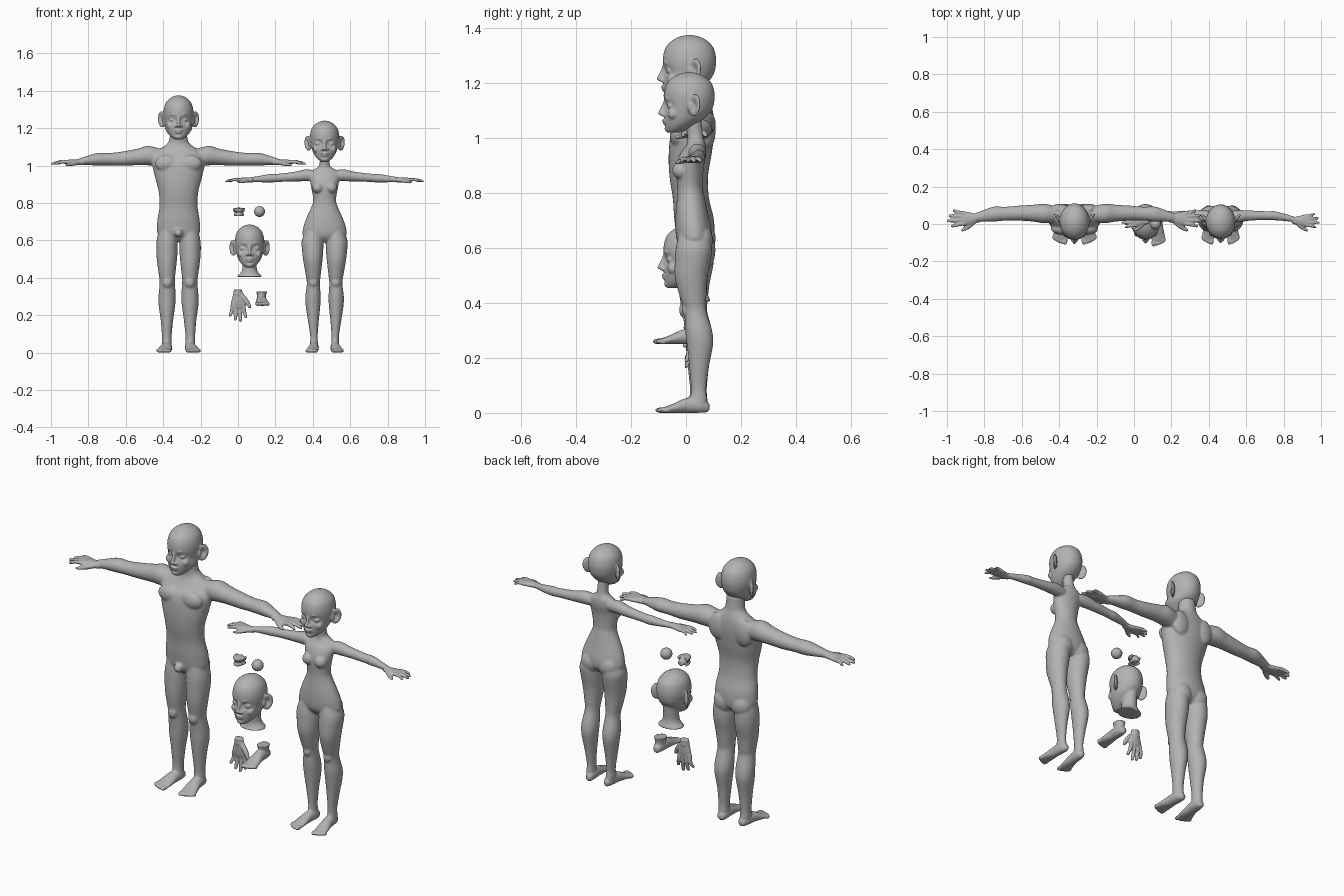
import bpy, bmesh, math
from mathutils import Matrix, Vector

skin = bpy.data.materials.new("plain grey")
skin.diffuse_color = (0.45, 0.45, 0.45, 1)


def tube(bm, axis, pts, segs=28, steps=5):
    """Smooth loft; each point is x, y, z and two ring radii in the plane across the axis."""
    P = [Vector(p) for p in pts]
    P = [P[0]] + P + [P[-1]]
    path = []
    for i in range(1, len(P) - 2):
        a, b, c, d = P[i - 1:i + 3]
        for k in range(steps):
            t = k / steps
            path.append(0.5 * (2 * b + (c - a) * t + (2 * a - 5 * b + 4 * c - d) * t * t
                               + (3 * b - a - 3 * c + d) * t ** 3))
    path.append(P[-1])
    u, v = [(1, 2), (0, 2), (0, 1)][axis]
    rings = []
    for p in path:
        ring = []
        for j in range(segs):
            q = [p[0], p[1], p[2]]
            t = 2 * math.pi * j / segs
            q[u] += max(p[3], .001) * math.cos(t)
            q[v] += max(p[4], .001) * math.sin(t)
            ring.append(bm.verts.new(q))
        rings.append(ring)
    for r, s in zip(rings, rings[1:]):
        for j in range(segs):
            k = (j + 1) % segs
            bm.faces.new((r[j], r[k], s[k], s[j]))
    bm.faces.new(rings[0])
    bm.faces.new(rings[-1])
    return [w for r in rings for w in r]


def ball(bm, c, r, rot=None, cup=0):
    vs = bmesh.ops.create_uvsphere(bm, u_segments=24, v_segments=16, radius=1)["verts"]
    for w in vs:
        if cup and w.co.x * cup > 0:  # hollow the outer face, used for ears
            w.co.x -= cup * 1.5 * math.exp(-3.5 * (w.co.y ** 2 + w.co.z ** 2))
    m = Matrix.Translation(c) @ (rot or Matrix()) @ Matrix.Diagonal((*r, 1))
    bmesh.ops.transform(bm, matrix=m, verts=vs)


def place(bm, part, matrix, *args):
    n = len(bm.verts)
    part(bm, *args)
    bm.verts.ensure_lookup_table()
    bmesh.ops.transform(bm, matrix=matrix, verts=bm.verts[n:])


def finish(name, bm, voxel=0, loc=(0, 0, 0), smooth=3):
    bmesh.ops.recalc_face_normals(bm, faces=bm.faces)
    for f in bm.faces:
        f.smooth = True
    me = bpy.data.meshes.new(name)
    bm.to_mesh(me)
    bm.free()
    me.materials.append(skin)
    ob = bpy.data.objects.new(name, me)
    ob.location = loc
    bpy.context.collection.objects.link(ob)
    if voxel:  # fuse the overlapping lofts into one skin
        m = ob.modifiers.new("fuse", "REMESH")
        m.mode, m.voxel_size, m.use_smooth_shade = "VOXEL", voxel, True
        s = ob.modifiers.new("soften", "SMOOTH")
        s.factor, s.iterations = 0.5, smooth
    return ob


# hand: wrist at origin, fingers along +x, thumb towards -y, palm down
def hand(bm):
    tube(bm, 0, [(-.015, 0, 0, .022, .017), (.02, 0, 0, .028, .016), (.05, 0, 0, .036, .015),
                 (.075, 0, 0, .036, .012), (.086, 0, 0, .03, .009)])
    for y, tip in ((-.028, .14), (-.009, .16), (.01, .153), (.028, .131)):
        tube(bm, 0, [(.06, y, 0, .0105, .011), (.1, y * 1.2, .002, .0098, .0105),
                     (tip - .012, y * 1.45, -.006, .0088, .0085), (tip - .003, y * 1.5, -.01, .0065, .006),
                     (tip, y * 1.5, -.011, .002, .002)], 14)
    tube(bm, 0, [(.005, -.012, -.002, .014, .012), (.035, -.036, -.007, .016, .012),
                 (.062, -.053, -.012, .013, .0095), (.08, -.062, -.014, .009, .007),
                 (.085, -.064, -.014, .003, .003)], 16)


# foot: sole on z = 0, toes towards -y, big toe on the -x side
def foot(bm):
    tube(bm, 1, [(0, .086, .022, .008, .01), (0, .076, .022, .018, .02), (0, .045, .028, .025, .028),
                 (0, 0, .027, .027, .027), (.003, -.05, .016, .034, .016), (.004, -.078, .011, .034, .011),
                 (.004, -.085, .01, .028, .008)])
    for x, y, r in ((-.02, -.09, .0125), (-.002, -.091, .0095), (.012, -.086, .009),
                    (.024, -.08, .0085), (.034, -.073, .008)):
        ball(bm, (x, y, .01), (r * .9, r * 1.7, .0105))


# head: chin at z = 0, crown at z = 0.22; jaw widens the lower face
def head(bm, jaw, eye):
    vs = tube(bm, 2, [(0, -.045, 0, .018 * jaw, .022), (0, -.034, .012, .034 * jaw, .04),
                      (0, -.02, .03, .05 * jaw, .056), (0, -.004, .055, .063 * jaw, .075),
                      (0, .008, .085, .072, .087), (0, .012, .12, .078, .092), (0, .012, .15, .077, .091),
                      (0, .012, .18, .068, .081), (0, .012, .202, .049, .059), (0, .012, .215, .026, .032),
                      (0, .012, .22, .004, .005)], 48, 6)
    for w in vs:  # eye sockets
        if w.co.y < 0:
            d = ((abs(w.co.x) - .032) / .021) ** 2 + ((w.co.z - .098) / .015) ** 2
            w.co.y += .014 * math.exp(-d)
    tube(bm, 2, [(0, -.082, .062, .008, .008), (0, -.089, .069, .0115, .0125), (0, -.086, .08, .0085, .012),
                 (0, -.077, .098, .0075, .011), (0, -.072, .115, .01, .01)], 20)
    ball(bm, (0, -.062, .04), (.028, .02, .02))
    ball(bm, (0, -.078, .0445), (.021, .0085, .0055))
    ball(bm, (0, -.076, .035), (.017, .0085, .006))
    ball(bm, (0, -.064, .014), (.02, .014, .013))
    for s in (-1, 1):
        ball(bm, (s * .012, -.081, .066), (.0085, .01, .0075))
        ball(bm, (s * .032, -.0545, .098), (.019 * eye, .014, .0135 * eye))
        # upper lid and brow
        for dz, r, y in ((.0125 * eye, .0035, -.066), (.024, .0065, -.069)):
            tube(bm, 0, [(s * .009, y + .006, .093 + dz, r * .6, r * .6), (s * .022, y - .002, .1 + dz, r, r),
                         (s * .036, y + .003, .101 + dz, r, r), (s * .056, y + .023, .094 + dz, r * .6, r * .6)], 12)
        ball(bm, (s * .045, -.046, .068), (.018, .02, .02))
        ball(bm, (s * .088, .03, .1), (.011, .028, .041),
             Matrix.Rotation(-s * .75, 4, "Z") @ Matrix.Rotation(-.12, 4, "X"), s)
        ball(bm, (s * .074, .017, .095), (.012, .012, .022))


def figure(name, x0, torso, arm, leg, hand_at, hand_size, foot_x, foot_w, extra, voxel):
    bm = bmesh.new()
    tube(bm, 2, [(0, y, z, rx, ry) for z, y, rx, ry in torso], 40)
    for s in (-1, 1):
        tube(bm, 0, [(s * x, y, z, ry, rz) for x, y, z, ry, rz in arm])
        tube(bm, 2, [(s * x, y, z, rx, ry) for z, x, y, rx, ry in leg])
        place(bm, hand, Matrix.Translation((s * hand_at[0], hand_at[1], hand_at[2]))
              @ Matrix.Diagonal((s * hand_size, hand_size, hand_size, 1)))
        place(bm, foot, Matrix.Translation((s * foot_x, 0, 0)) @ Matrix.Rotation(s * .08, 4, "Z")
              @ Matrix.Diagonal((s * foot_w, 1, 1, 1)))
        for (x, y, z), r in extra:
            ball(bm, (s * x, y, z), r)
    finish(name, bm, voxel, (x0, 0, 0))


# male body
figure("male_body", -.318,
       [(.595, .035, .04, .035), (.63, .035, .108, .065), (.7, .03, .114, .072), (.78, .018, .102, .066),
        (.86, .01, .106, .07), (.94, .015, .126, .078), (1.02, .025, .142, .078), (1.07, .042, .125, .06),
        (1.105, .048, .075, .048), (1.135, .044, .05, .043), (1.2, .036, .044, .044)],
       [(.08, .05, 1.04, .04, .045), (.16, .056, 1.053, .052, .052), (.22, .058, 1.046, .045, .044),
        (.3, .058, 1.037, .04, .038), (.37, .055, 1.034, .037, .033), (.43, .053, 1.034, .04, .034),
        (.49, .043, 1.027, .03, .024), (.53, .035, 1.022, .023, .017)],
       [(.66, .058, .035, .045, .058), (.6, .061, .035, .056, .066), (.54, .062, .034, .057, .066),
        (.47, .062, .028, .051, .058), (.4, .061, .029, .042, .049), (.37, .06, .032, .041, .045),
        (.3, .061, .045, .046, .05), (.25, .062, .048, .044, .05), (.17, .062, .045, .033, .039),
        (.09, .063, .045, .026, .031), (.05, .063, .045, .026, .033), (.02, .063, .045, .024, .034)],
       (.522, .03, 1.018), 1.0, .066, 1.15,
       [((.06, -.025, 1.01), (.066, .034, .046)), ((.05, .06, .635), (.055, .048, .06)),
        ((.075, .08, 1.03), (.052, .028, .07)), ((.06, -.005, .375), (.026, .02, .03)),
        ((.003, -.04, .64), (.019, .026, .022))], .0055)

# female body
figure("female_body", .463,
       [(.59, .03, .04, .035), (.62, .03, .11, .06), (.66, .028, .116, .066), (.72, .022, .097, .06),
        (.78, .018, .07, .051), (.82, .015, .061, .047), (.89, .014, .073, .05), (.94, .025, .08, .048),
        (.972, .036, .065, .036), (.993, .036, .034, .03), (1.02, .032, .026, .029), (1.07, .025, .027, .03)],
       [(.05, .038, .945, .03, .028), (.1, .042, .948, .032, .032), (.16, .045, .941, .027, .026),
        (.25, .045, .934, .023, .022), (.29, .044, .932, .024, .023), (.36, .032, .927, .018, .016),
        (.4, .022, .924, .016, .013)],
       [(.66, .055, .03, .045, .055), (.6, .064, .029, .058, .066), (.55, .064, .024, .057, .065),
        (.49, .063, .019, .051, .059), (.42, .061, .026, .041, .048), (.37, .06, .034, .035, .041),
        (.3, .062, .046, .041, .049), (.25, .062, .051, .039, .048), (.17, .06, .048, .029, .036),
        (.09, .057, .046, .02, .028), (.05, .057, .046, .021, .031), (.02, .057, .046, .02, .033)],
       (.397, .018, .923), .84, .058, .95,
       [((.036, -.018, .882), (.031, .032, .031)), ((.05, .056, .63), (.054, .042, .055)),
        ((.06, .003, .375), (.023, .018, .026))], .005)

# heads, the loose one with a flared neck
for name, at, size, jaw, eye, neck in (
        ("male_head", (-.318, 0, 1.14), (1.02, 1.05, 1.07), 1.13, .85, 0),
        ("female_head", (.463, 0, 1.02), (1, 1, 1), 1.0, 1.1, 0),
        ("loose_head", (.062, 0, .455), (1.0, 1.02, 1.045), 1.05, 1.1, 1)):
    bm = bmesh.new()
    head(bm, jaw, eye)
    if neck:
        tube(bm, 2, [(0, .035, .06, .036, .045), (0, .035, 0, .038, .04), (0, .036, -.025, .046, .043),
                     (0, .036, -.042, .064, .05), (0, .034, -.048, .066, .052)])
    bmesh.ops.transform(bm, matrix=Matrix.Diagonal((*size, 1)), verts=bm.verts)
    finish(name, bm, .0037, at, 2)

# loose hand, fingers hanging down
bm = bmesh.new()
turn = Matrix(((0, -1, 0, 0), (0, 0, 1, 0), (-1, 0, 0, 0), (0, 0, 0, 1)))
place(bm, hand, turn)
tube(bm, 2, [(0, 0, -.015, .024, .019), (0, 0, .006, .022, .018), (0, 0, .014, .024, .02)])
finish("loose_hand", bm, .004, (0, .01, .323), 2)

# loose foot with ankle stump
bm = bmesh.new()
place(bm, foot, Matrix.Diagonal((1.05, 1, 1, 1)))
tube(bm, 2, [(0, .045, .02, .024, .034), (0, .043, .055, .024, .031), (0, .043, .076, .03, .036)])
finish("loose_foot", bm, .004, (.126, -.01, .25), 2)

# mouth insert: gum arches with teeth and a tongue
bm = bmesh.new()
for side, w in ((1, .026), (-1, .021)):
    for i in range(13):
        t = math.pi * i / 12
        x, y = w * math.cos(t), .018 - .042 * math.sin(t)
        ball(bm, (x, y, side * .015), (.0065, .0065, .0075))
        ball(bm, (x, y, side * .007), (.0035, .0035, .006))
ball(bm, (0, 0, .018), (.023, .028, .006))
ball(bm, (0, .004, -.012), (.014, .026, .007))
tube(bm, 1, [(0, .01, 0, .022, .018), (0, .028, -.002, .018, .016), (0, .04, -.006, .01, .012)])
finish("mouth_insert", bm, .0028, (.005, 0, .751), 1)

# loose eyeball
bm = bmesh.new()
ball(bm, (0, 0, 0), (.029, .029, .029))
finish("loose_eyeball", bm, 0, (.115, 0, .754))
